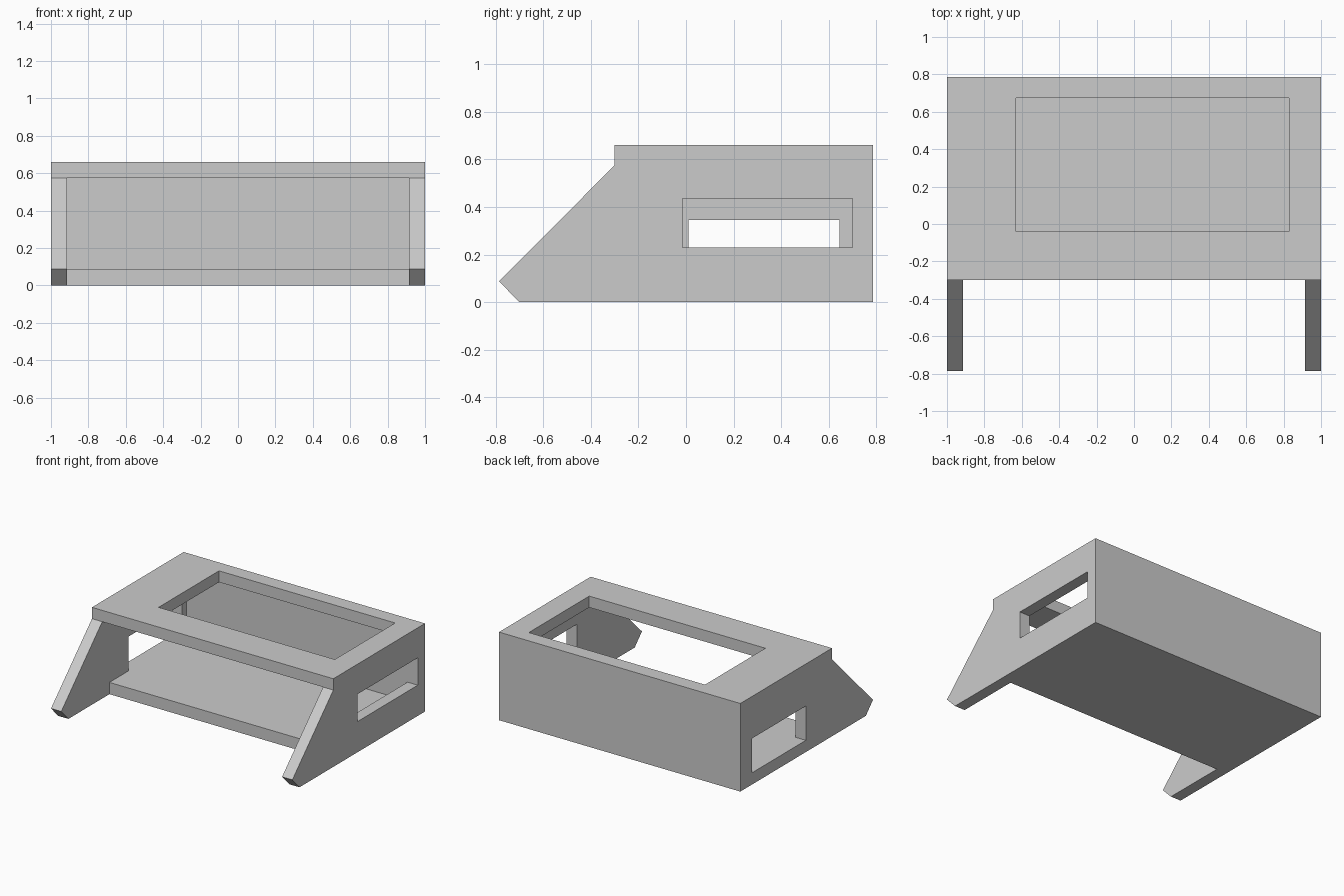
import bpy
import bmesh

if "Cube" in bpy.data.objects:
    bpy.data.objects.remove(bpy.data.objects["Cube"], do_unlink=True)

WALL = 0.085
INNER_X = 1 - WALL
FLOOR_TOP, CEILING = 0.088, 0.575
BACK_INNER = 0.70

grey = bpy.data.materials.new("light grey")
grey.use_nodes = True
colour = (0.6, 0.6, 0.6, 1)
grey.diffuse_color = colour
grey.node_tree.nodes["Principled BSDF"].inputs["Base Color"].default_value = colour


def extrude_side(name, profile, x0, x1):
    """Extrude a (y, z) outline from x0 to x1."""
    bm = bmesh.new()
    face = bm.faces.new([bm.verts.new((x0, y, z)) for y, z in profile])
    moved = bmesh.ops.extrude_face_region(bm, geom=[face])["geom"]
    verts = [v for v in moved if isinstance(v, bmesh.types.BMVert)]
    bmesh.ops.translate(bm, verts=verts, vec=(x1 - x0, 0, 0))
    bmesh.ops.recalc_face_normals(bm, faces=bm.faces)
    mesh = bpy.data.meshes.new(name)
    bm.to_mesh(mesh)
    bm.free()
    mesh.materials.append(grey)
    obj = bpy.data.objects.new(name, mesh)
    bpy.context.scene.collection.objects.link(obj)
    return obj


def box(name, x0, x1, y0, y1, z0, z1):
    return extrude_side(name, [(y0, z0), (y1, z0), (y1, z1), (y0, z1)], x0, x1)


def cut(target, cutter):
    """Subtract the cutter from the target and remove it."""
    cutter.hide_render = True
    mod = target.modifiers.new("cut", "BOOLEAN")
    mod.operation = "DIFFERENCE"
    mod.solver = "EXACT"
    mod.object = cutter
    bpy.context.view_layer.objects.active = target
    bpy.ops.object.modifier_apply(modifier=mod.name)
    bpy.data.objects.remove(cutter, do_unlink=True)


# Housing with sloping front legs
housing = extrude_side("housing", [
    (-0.785, FLOOR_TOP), (-0.70, 0), (0.785, 0),
    (0.785, 0.66), (-0.30, 0.66), (-0.30, CEILING)], -1, 1)

# Open front and hollow inside, leaving floor, top, back and side walls
cut(housing, extrude_side("hollow", [
    (-1, -0.1), (-0.215, -0.1), (-0.215, FLOOR_TOP), (BACK_INNER, FLOOR_TOP),
    (BACK_INNER, CEILING), (-1, CEILING)], -INNER_X, INNER_X))

# Opening in the top
cut(housing, box("top_opening", -0.63, 0.83, -0.04, 0.675, 0.5, 0.8))

# Side openings
cut(housing, box("left_opening", 0.8, 1.1, -0.015, BACK_INNER, 0.23, 0.435))
cut(housing, box("right_opening", -1.1, -0.8, 0.01, 0.645, FLOOR_TOP, 0.345))
